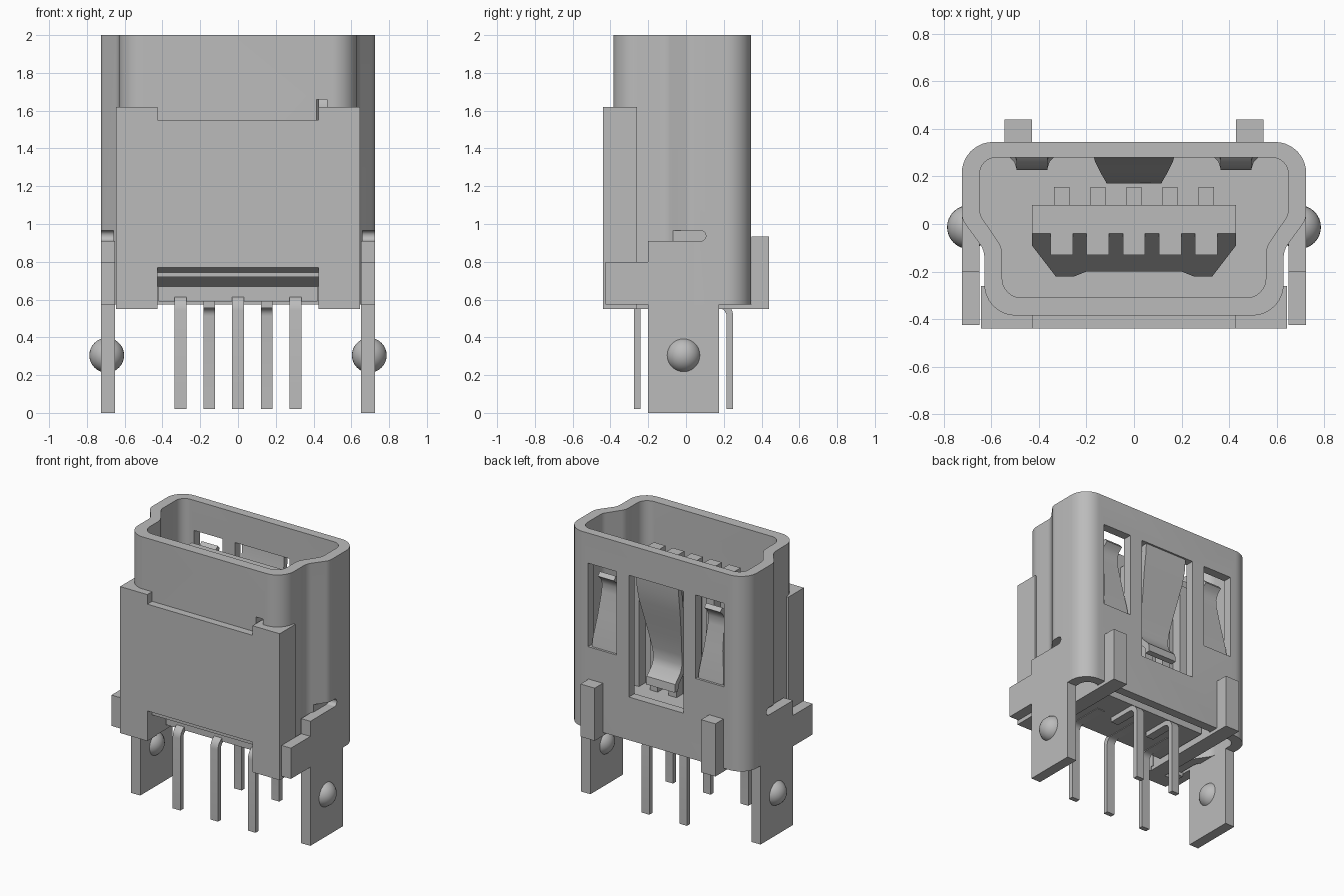
import bpy, bmesh, math
from mathutils import Vector

cube = bpy.data.objects.get("Cube")
if cube:
    bpy.data.objects.remove(cube)

metal = bpy.data.materials.new("light_grey")
metal.use_nodes = True
GREY = (0.5, 0.5, 0.5, 1)
metal.diffuse_color = GREY
metal.node_tree.nodes["Principled BSDF"].inputs["Base Color"].default_value = GREY


def finish(name, bm, smooth=False):
    bmesh.ops.recalc_face_normals(bm, faces=bm.faces)
    mesh = bpy.data.meshes.new(name)
    bm.to_mesh(mesh)
    bm.free()
    mesh.materials.append(metal)
    ob = bpy.data.objects.new(name, mesh)
    bpy.context.collection.objects.link(ob)
    if smooth:
        shade(ob)
    return ob


def shade(ob):
    bpy.ops.object.select_all(action='DESELECT')
    ob.select_set(True)
    bpy.context.view_layer.objects.active = ob
    bpy.ops.object.shade_smooth_by_angle(angle=math.radians(35))


def prism(name, pts, lo, hi, axis="z", smooth=False):
    """Extrude a 2D outline along an axis (x: outline in yz, z: in xy)."""
    place = (lambda p, t: (t, p[0], p[1])) if axis == "x" else (lambda p, t: (p[0], p[1], t))
    bm = bmesh.new()
    a, b = ([bm.verts.new(place(p, t)) for p in pts] for t in (lo, hi))
    bm.faces.new(a)
    bm.faces.new(b)
    for i in range(len(pts)):
        j = (i + 1) % len(pts)
        bm.faces.new((a[i], a[j], b[j], b[i]))
    return finish(name, bm, smooth)


def box(name, x, y, z):
    return prism(name, [(x[0], y[0]), (x[1], y[0]), (x[1], y[1]), (x[0], y[1])], *z)


def fillet(corners, seg=8):
    """Round each (x, y, radius) corner of a closed outline."""
    out = []
    for i, (x, y, r) in enumerate(corners):
        p = Vector((x, y))
        u = (Vector(corners[i - 1][:2]) - p).normalized()
        v = (Vector(corners[(i + 1) % len(corners)][:2]) - p).normalized()
        half = u.angle(v) / 2
        center = p + (u + v).normalized() * r / math.sin(half)
        a = p + u * r / math.tan(half) - center
        b = p + v * r / math.tan(half) - center
        for k in range(seg + 1):
            d = a.lerp(b, k / seg)
            out.append(tuple(center + d.normalized() * r))
    return out


def mirrored(right):
    return right + [(-x, y, r) for x, y, r in reversed(right)]


def strip(name, path, thick, x0=0, smooth=True):
    """Bent sheet strip along (y, z, half_width) points."""
    bm = bmesh.new()
    rings = []
    for i, (y, z, w) in enumerate(path):
        p = Vector((y, z))
        dirs = [(Vector(path[k + 1][:2]) - Vector(path[k][:2])).normalized()
                for k in (i - 1, i) if 0 <= k < len(path) - 1]
        t = sum(dirs, Vector((0, 0))).normalized()
        n = Vector((-t.y, t.x)) * thick / 2 / t.dot(dirs[0])
        rings.append([bm.verts.new((x0 + s * w, *(p + n * o)))
                      for s, o in ((-1, -1), (1, -1), (1, 1), (-1, 1))])
    for a, b in zip(rings, rings[1:]):
        for k in range(4):
            bm.faces.new((a[k], a[(k + 1) % 4], b[(k + 1) % 4], b[k]))
    bm.faces.new(rings[0])
    bm.faces.new(rings[-1])
    return finish(name, bm, smooth)


# Shell: stepped ring outline, hollow from top to bottom
outer = fillet(mirrored([(.725, .345, .13), (.725, .02, .08), (.63, -.11, .1), (.63, -.385, .13)]))
inner = fillet(mirrored([(.65, .28, .07), (.65, .04, .08), (.555, -.1, .1), (.555, -.31, .08)]))
bm = bmesh.new()
loops = [[bm.verts.new((x, y, z)) for x, y in pts]
         for pts, z in ((outer, .575), (outer, 2), (inner, 2), (inner, .575))]
for a, b in zip(loops, loops[1:] + loops[:1]):
    for i in range(len(a)):
        j = (i + 1) % len(a)
        bm.faces.new((a[i], a[j], b[j], b[i]))
shell = finish("shell", bm)

# Openings cut through the shell
cutters = [box("cut_center_window", (-.22, .22), (.2, .5), (.89, 1.78)),
           box("cut_front_notch", (-.425, .425), (-.5, -.25), (.5, .72)),
           box("cut_seam_hole", (.415, .47), (-.5, -.25), (1.5, 1.66))]
for s in (-1, 1):
    cutters.append(box("cut_side_window", sorted((s * .32, s * .55)), (.2, .5), (1.17, 1.78)))
    slot = fillet([(.105, .965, .026), (.105, .91, .026), (-.26, .91, .01), (-.26, .965, .01)], 5)
    cutters.append(prism("cut_slot", slot, *sorted((s * .66, s * .8)), axis="x"))
for c in cutters:
    c.hide_render = True
    m = shell.modifiers.new("cut", 'BOOLEAN')
    m.operation = 'DIFFERENCE'
    m.object = c
    m.solver = 'EXACT'
bpy.context.view_layer.update()
cut_mesh = bpy.data.meshes.new_from_object(
    shell.evaluated_get(bpy.context.evaluated_depsgraph_get()))
shell.modifiers.clear()
shell.data = cut_mesh
for c in cutters:
    bpy.data.objects.remove(c)
shade(shell)

# Springs in the back windows
strip("center_spring", [(.313, 1.8, .17), (.305, 1.7, .17), (.285, 1.6, .165), (.255, 1.48, .15),
                        (.225, 1.36, .135), (.2, 1.24, .12), (.19, 1.16, .115),
                        (.21, 1.1, .115), (.27, 1.04, .115), (.275, .99, .115)], .04)
for s, side in ((-1, "right"), (1, "left")):
    strip(side + "_spring", [(.313, 1.15, .1), (.305, 1.22, .1), (.28, 1.4, .075), (.25, 1.56, .065),
                             (.245, 1.62, .065), (.265, 1.67, .065), (.3, 1.7, .065)], .035, s * .43)

# Front cover: centre panel with sloped underside, plus wrapped side panels
prism("cover_center", [(-.44, 1.55), (-.44, .77), (-.23, .67), (-.23, .88), (-.33, .88), (-.33, 1.55)],
      -.425, .425, axis="x")
for s, side in ((-1, "right"), (1, "left")):
    wrap = [(.425, -.44), (.645, -.44), (.645, -.26), (.6, -.26), (.6, -.33), (.425, -.33)]
    prism(side + "_cover", [(s * x, y) for x, y in wrap], .55, 1.62)
    # Mounting leg with front tab and dome
    leg = [(-.2, 0), (.175, 0), (.175, .575), (.2, .575), (.2, .91), (-.2, .91),
           (-.2, .8), (-.425, .8), (-.425, .575), (-.2, .575)]
    prism(side + "_leg", leg, *sorted((s * .65, s * .725)), axis="x")
    bm = bmesh.new()
    bmesh.ops.create_uvsphere(bm, u_segments=32, v_segments=16, radius=.092)
    bmesh.ops.translate(bm, vec=(s * .695, -.013, .305), verts=bm.verts)
    finish(side + "_dome", bm, True)
    # Back clip hooking under the shell
    clip = [(.2, .55), (.44, .55), (.44, .935), (.346, .935), (.346, .574), (.27, .574), (.27, .72), (.2, .72)]
    prism(side + "_clip", clip, *sorted((s * .43, s * .545)), axis="x")
    box(side + "_rail", sorted((s * .43, s * .545)), (-.33, .2), (.55, .72))

# Inner base and contact tongue
prism("floor", inner, .72, .88)
box("base", (-.42, .42), (-.23, .2), (.59, .75))
half = [(.43, .08), (.43, -.09), (.33, -.22), (.25, -.22), (.2, -.2)]
tongue = prism("tongue", half + [(-x, y) for x, y in reversed(half)], .88, 1.8)
bm = bmesh.new()
bm.from_mesh(tongue.data)
cut = bmesh.ops.bisect_plane(bm, geom=bm.verts[:] + bm.edges[:] + bm.faces[:], plane_co=(0, -.04, 1.8),
                             plane_no=(0, -.8, .6), clear_outer=True)
bmesh.ops.holes_fill(bm, edges=[e for e in bm.edges if e.is_boundary])
bmesh.ops.recalc_face_normals(bm, faces=bm.faces)
bm.to_mesh(tongue.data)
bm.free()

# Contacts, and pins bent down alternately to the front and back rows
for i in range(5):
    x = (i - 2) * .152
    box("contact", (x - .047, x + .047), (-.13, .015), (1.0, 1.805))
    box("contact_back", (x - .032, x + .032), (.07, .155), (.87, 1.7))
    d, row = (-1, -.258) if i % 2 == 0 else (1, .232)
    z = .603 if d < 0 else .573
    bend = [(row - d * .06 * (1 - math.sin(a)), z - .06 * (1 - math.cos(a)), .031)
            for a in (k * math.pi / 12 for k in range(7))]
    strip("pin", [(-d * .02, z, .031)] + bend + [(row, .02, .031)], .035, x)
